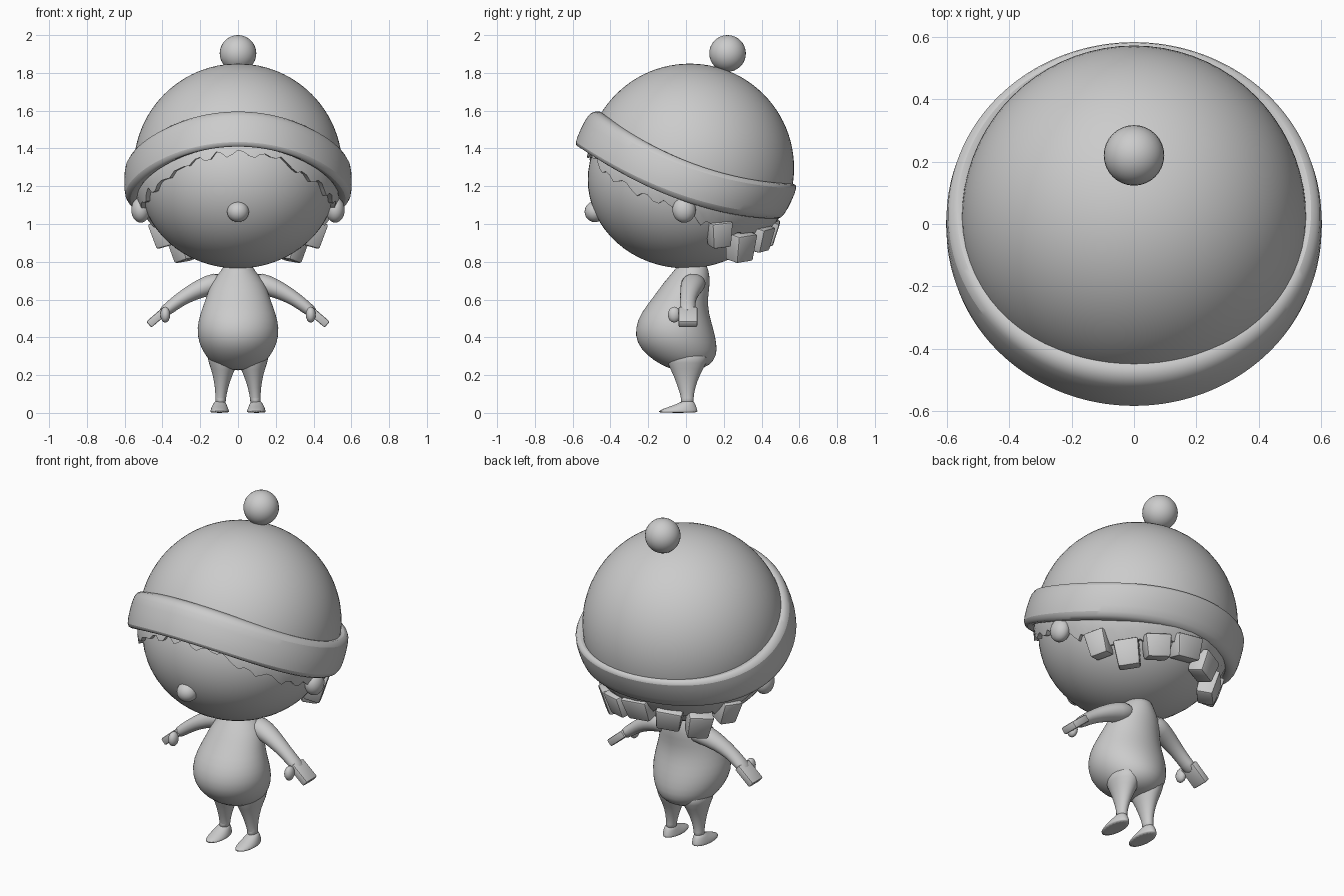
import bpy, bmesh, random
from math import sin, cos, pi, sqrt
from mathutils import Vector, Matrix

random.seed(4)
cube = bpy.data.objects.get("Cube")
if cube:
    bpy.data.objects.remove(cube, do_unlink=True)

clay = bpy.data.materials.new("light_grey")
clay.use_nodes = True
GREY = (0.6, 0.6, 0.6, 1)
clay.diffuse_color = GREY
clay.node_tree.nodes["Principled BSDF"].inputs["Base Color"].default_value = GREY
parts = []


def finish(name, bm, subdivide=0):
    bmesh.ops.recalc_face_normals(bm, faces=bm.faces)
    mesh = bpy.data.meshes.new(name)
    bm.to_mesh(mesh)
    bm.free()
    mesh.materials.append(clay)
    ob = bpy.data.objects.new(name, mesh)
    bpy.context.collection.objects.link(ob)
    if subdivide:
        mod = ob.modifiers.new("smooth", "SUBSURF")
        mod.levels = mod.render_levels = subdivide
    parts.append(ob)
    return ob


def skin(rows, wrap=False, cap=False):
    """Join closed rows of points into a surface."""
    bm = bmesh.new()
    rings = [[bm.verts.new(p) for p in row] for row in rows]
    pairs = list(zip(rings, rings[1:]))
    if wrap:
        pairs.append((rings[-1], rings[0]))
    for a, b in pairs:
        for i in range(len(a)):
            j = (i + 1) % len(a)
            bm.faces.new((a[i], a[j], b[j], b[i]))
    if cap:
        bm.faces.new(rings[0])
        bm.faces.new(rings[-1])
    return bm


def tube(name, stations, sides=20, side=1):
    """Loft of ellipses: centre x, y, z, half width across, half depth in y."""
    rows = []
    for k, (x, y, z, w, d) in enumerate(stations):
        a, b = stations[max(k - 1, 0)], stations[min(k + 1, len(stations) - 1)]
        t = Vector((b[0] - a[0], 0, b[2] - a[2])).normalized()
        rows.append([(side * (x + t.z * w * cos(q)), y + d * sin(q), z - t.x * w * cos(q))
                     for q in (2 * pi * i / sides for i in range(sides))])
    return finish(name, skin(rows, cap=True), 1)


def ball(name, centre, radii, seg=48):
    bm = bmesh.new()
    bmesh.ops.create_uvsphere(bm, u_segments=seg, v_segments=seg // 2, radius=1,
                              matrix=Matrix.Translation(centre) @ Matrix.Diagonal((*radii, 1)))
    return finish(name, bm)


def block(name, matrix, bevel, taper=1.0):
    bm = bmesh.new()
    bmesh.ops.create_cube(bm, size=1)
    for v in bm.verts:
        if v.co.z < 0:
            v.co.x *= taper
            v.co.y *= taper
    bm.transform(matrix)
    bmesh.ops.bevel(bm, geom=bm.edges[:], offset=bevel, segments=2, affect="EDGES", profile=0.5)
    return finish(name, bm)


def band_z(y):
    return 1.225 - 0.345 * y + 0.28 * y * y


# Head, nose and ears
ball("head", (0, 0, 1.235), (0.52, 0.52, 0.47), 64)
ball("nose", (0, -0.482, 1.065), (0.058, 0.055, 0.055), 24)
for s, label in ((1, "left"), (-1, "right")):
    ball(label + "_ear", (s * 0.515, -0.01, 1.075), (0.05, 0.062, 0.068), 24)

# Hat dome, open below the middle of the band
bm = bmesh.new()
bmesh.ops.create_uvsphere(bm, u_segments=72, v_segments=48, radius=0.552,
                          matrix=Matrix.Translation((0, 0.02, 1.297)))
bmesh.ops.delete(bm, geom=[v for v in bm.verts if v.co.z < band_z(v.co.y) - 0.03], context="VERTS")
finish("hat_dome", bm)
ball("hat_pompom", (0, 0.22, 1.903), (0.097, 0.097, 0.097), 32)

# Turned-up hat band, swept round a tilted curve
section = [(0, -0.085), (0.004, 0), (0, 0.085), (-0.025, 0.105),
           (-0.09, 0.1), (-0.095, 0), (-0.085, -0.1), (-0.025, -0.105)]
rows = []
for i in range(80):
    a = 2 * pi * i / 80
    row = []
    for out, up in section:
        y = -0.555 * cos(a)
        row.append(((0.6 + out) * sin(a), y - out * cos(a) + 0.43 * up, band_z(y) + 0.92 * up))
    rows.append(row)
finish("hat_band", skin(rows, wrap=True), 1)

# Hair shell with a ragged lower edge
edge = [(0, 1.385), (0.4, 1.35), (0.9, 1.21), (1.3, 1.11), (1.6, 1.07),
        (1.8, 0.99), (2.1, 0.94), (pi, 0.96)]


def hair_edge(a):
    a = min(a, 2 * pi - a)
    for (a0, z0), (a1, z1) in zip(edge, edge[1:]):
        if a <= a1:
            return z0 + (z1 - z0) * (a - a0) / (a1 - a0)
    return edge[-1][1]


def on_head(a, z, puff):
    r = (0.52 + puff) * sqrt(max(0, 1 - ((z - 1.235) / 0.47) ** 2))
    return (r * sin(a), -r * cos(a), z)


COUNT = 112
angles = [2 * pi * i / COUNT for i in range(COUNT)]
jag = [(0.012 if i % 4 < 2 else -0.012) + random.uniform(-0.012, 0.012) for i in range(COUNT)]
rows = []
for t, puff in ((0, 0.015), (0.35, 0.025), (0.7, 0.028), (1, 0.025), (0.97, -0.02)):
    row = []
    for a, j in zip(angles, jag):
        top = band_z(-0.52 * cos(a))
        row.append(on_head(a, top + (hair_edge(a) + j - top) * t, puff))
    rows.append(row)
finish("hair", skin(rows))

# Chunky tufts at the nape: angle from the back, radius, height, width, length
for n, (a, r, z, w, h) in enumerate([(0, 0.43, 0.96, 0.17, 0.13), (0.4, 0.42, 0.925, 0.15, 0.13),
                                     (0.78, 0.405, 0.88, 0.14, 0.15), (1.15, 0.43, 0.95, 0.12, 0.14)]):
    for s in ((1, -1) if a else (1,)):
        m = (Matrix.Rotation(-s * a, 4, "Z") @ Matrix.Translation((0, r, z))
             @ Matrix.Rotation(-0.25, 4, "X") @ Matrix.Rotation(s * 0.12, 4, "Y")
             @ Matrix.Diagonal((w, 0.11, h, 1)))
        block("hair_tuft_%d" % len(parts), m, 0.012, 0.85)

# Pear-shaped torso
tube("torso", [(0, 0.035, 0.80, 0.07, 0.07), (0, 0.03, 0.755, 0.085, 0.09),
               (0, 0.005, 0.69, 0.145, 0.125), (0, -0.03, 0.61, 0.168, 0.145),
               (0, -0.06, 0.53, 0.2, 0.18), (0, -0.063, 0.45, 0.22, 0.208),
               (0, -0.05, 0.37, 0.21, 0.214), (0, -0.02, 0.30, 0.172, 0.185),
               (0, 0.0, 0.25, 0.125, 0.125), (0, 0.0, 0.225, 0.06, 0.06)], 28)

for s, label in ((1, "left"), (-1, "right")):
    # Tapered leg flowing into a flat pointed foot
    tube(label + "_leg", [(0.08, 0.005, 0.34, 0.1, 0.13), (0.078, 0.005, 0.26, 0.077, 0.105),
                          (0.083, 0.003, 0.2, 0.052, 0.07), (0.088, 0.003, 0.13, 0.034, 0.045),
                          (0.092, 0.008, 0.07, 0.027, 0.03), (0.094, 0.005, 0.05, 0.031, 0.042)],
         16, s)
    tube(label + "_foot", [(0.095, 0.01, 0.065, 0.026, 0.03), (0.096, 0.0, 0.045, 0.036, 0.05),
                           (0.097, -0.032, 0.022, 0.047, 0.092), (0.097, -0.043, 0.008, 0.05, 0.105),
                           (0.097, -0.043, 0.0, 0.05, 0.105)], 20, s)
    # Drooping arm
    tube(label + "_arm", [(0.07, 0.045, 0.695, 0.06, 0.07), (0.16, 0.035, 0.675, 0.056, 0.065),
                          (0.24, 0.02, 0.64, 0.045, 0.052), (0.31, 0.01, 0.598, 0.037, 0.042),
                          (0.365, 0.008, 0.555, 0.034, 0.042), (0.41, 0.008, 0.52, 0.028, 0.045)],
         16, s)
    # Flat mitten hand and thumb
    hand = (Matrix.Translation((s * 0.425, 0.01, 0.508)) @ Matrix.Rotation(-s * 0.86, 4, "Y")
            @ Matrix.Diagonal((0.042, 0.1, 0.125, 1)))
    block(label + "_hand", hand, 0.008)
    thumb = ball(label + "_thumb", (s * 0.385, -0.062, 0.52), (0.026, 0.034, 0.042), 16)

# Smooth shading with crisp edges kept
bpy.ops.object.select_all(action="DESELECT")
for ob in parts:
    ob.select_set(True)
bpy.context.view_layer.objects.active = parts[0]
bpy.ops.object.shade_smooth_by_angle(angle=0.7)
